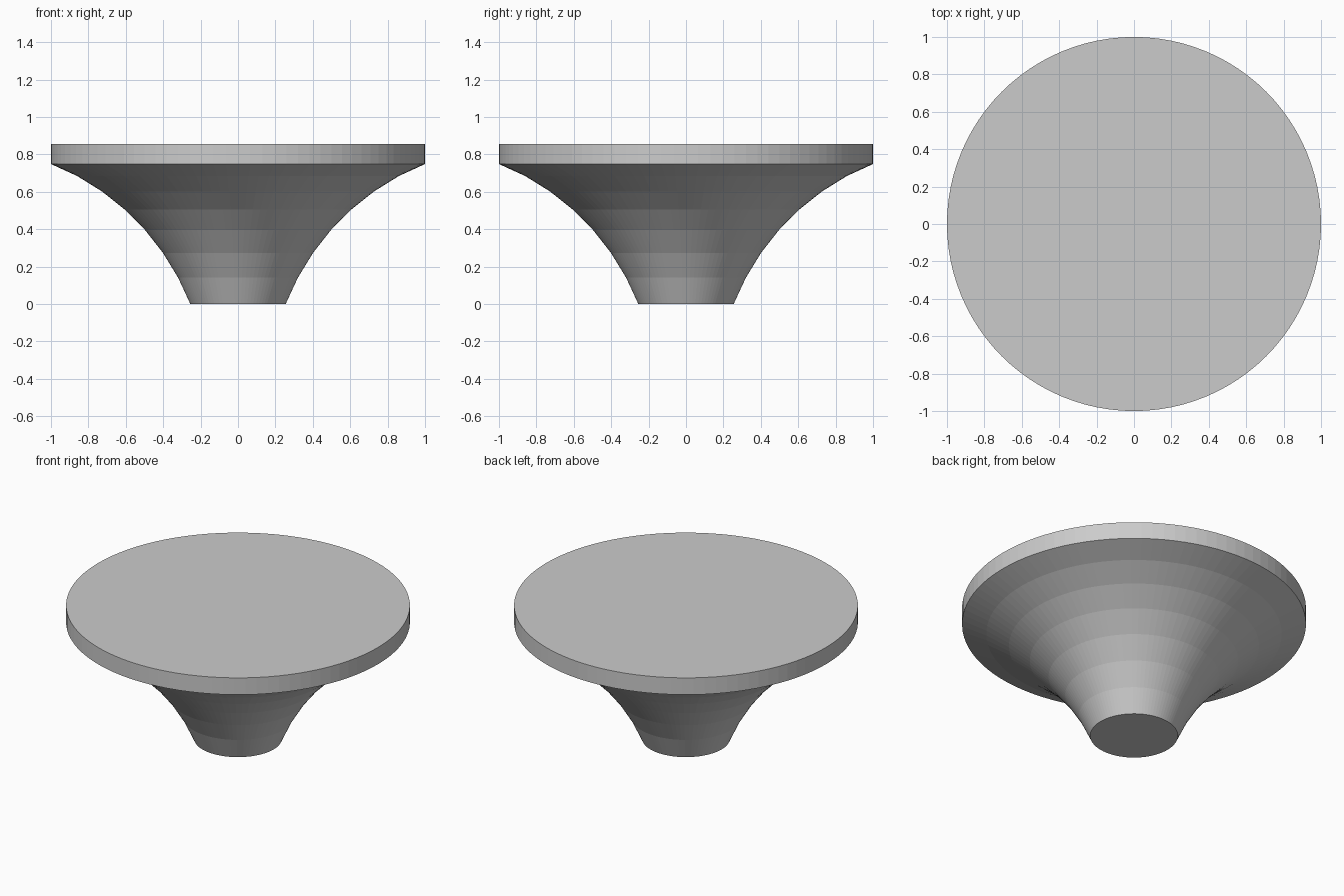
import bpy, bmesh
from math import cos, sin, radians, pi

if "Cube" in bpy.data.objects:
    bpy.data.objects.remove(bpy.data.objects["Cube"])

SIDES = 96


def lathe(name, profile):
    """Closed solid of revolution from (radius, z) points, bottom to top."""
    bm = bmesh.new()
    rings = [[bm.verts.new((r * cos(2 * pi * i / SIDES), r * sin(2 * pi * i / SIDES), z))
              for i in range(SIDES)] for r, z in profile]
    for low, high in zip(rings, rings[1:]):
        for i in range(SIDES):
            j = (i + 1) % SIDES
            bm.faces.new((low[i], low[j], high[j], high[i]))
    bm.faces.new(rings[0][::-1])
    bm.faces.new(rings[-1])
    mesh = bpy.data.meshes.new(name)
    bm.to_mesh(mesh)
    bm.free()
    obj = bpy.data.objects.new(name, mesh)
    bpy.context.collection.objects.link(obj)
    return obj


# Flared body: concave circular arc in seven flat bands
CENTRE_R, CENTRE_Z, ARC = 1.4945, -0.486, 1.331
START, END, BANDS = 158.6, 111.8, 7
flare = []
for k in range(BANDS + 1):
    a = radians(START + (END - START) * k / BANDS)
    flare.append((CENTRE_R + ARC * cos(a), CENTRE_Z + ARC * sin(a)))
flare[0] = (0.255, 0)
flare[-1] = (1, 0.748)

# Straight rim and flat top continue the flare as one solid
lathe("flared_pedestal", flare + [(1, 0.856)])
